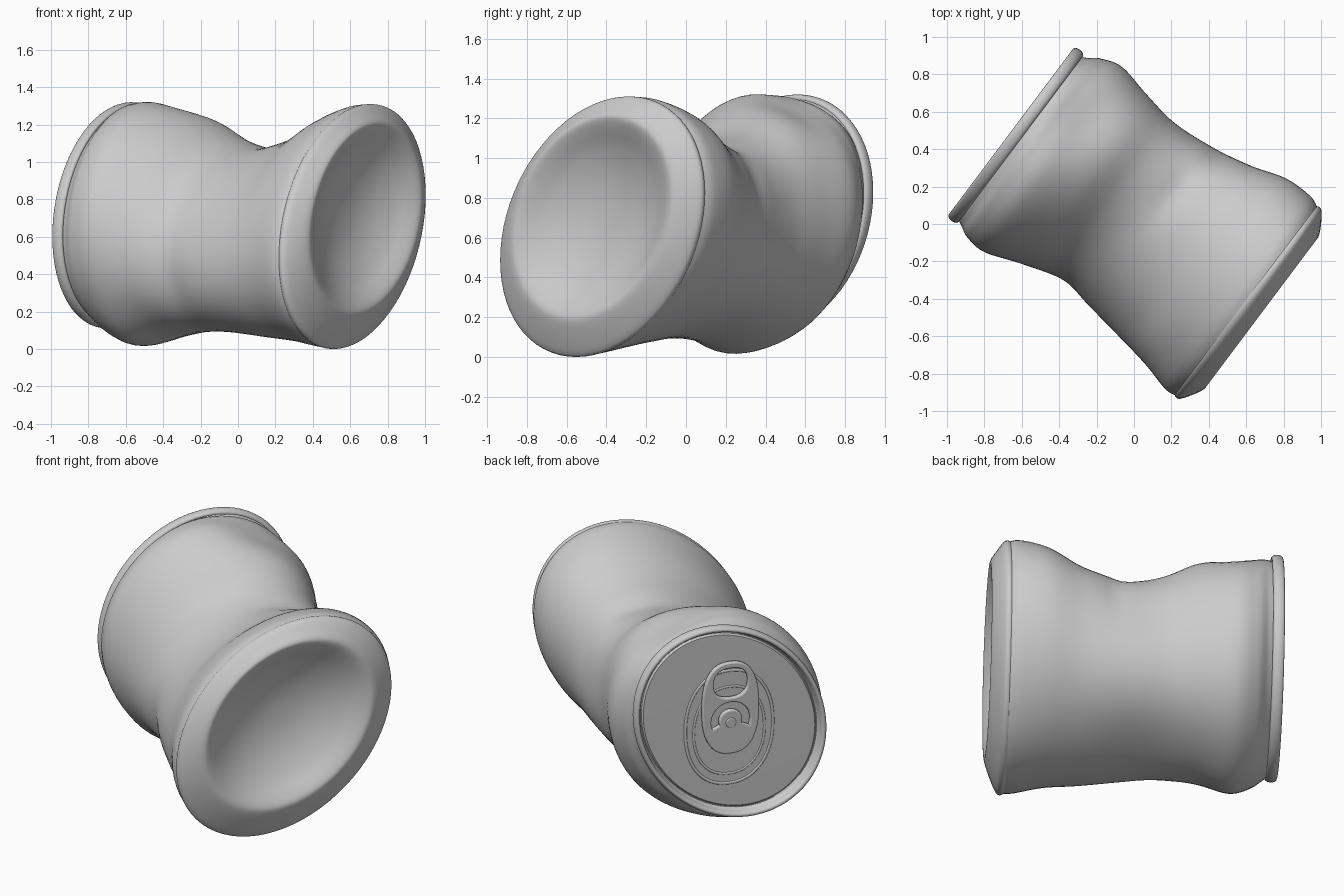
import bpy, bmesh, math
from mathutils import Matrix, Vector

if "Cube" in bpy.data.objects:
    bpy.data.objects.remove(bpy.data.objects["Cube"])

# Can frame: u = across, z = up, w = along the axis towards the lid
U, N = Vector((0.6, 0.8, 0)), Vector((-0.8, 0.6, 0))
SEG = 72


def catmull(a, b, c, d, t):
    return 0.5 * (2 * b + (c - a) * t + (2 * a - 5 * b + 4 * c - d) * t * t
                  + (3 * b - a - 3 * c + d) * t ** 3)


def refine(st, steps):
    """Smoothly interpolate a list of section tuples."""
    out = []
    for i in range(len(st) - 1):
        q = [st[max(i - 1, 0)], st[i], st[i + 1], st[min(i + 2, len(st) - 1)]]
        for k in range(steps):
            out.append(tuple(catmull(*v, k / steps) for v in zip(*q)))
    return out + [st[-1]]


def dent(w, t):
    """Dents (+) and bulges (-): w, angle, depth, width in w, spread in degrees."""
    d = 0
    for w0, t0, depth, sw, stt in ((-0.08, 62, .02, .07, 20), (-0.14, 18, .012, .06, 20),
                                   (0.08, 195, .015, .10, 25),
                                   (0.02, -44, -.095, .36, 30),
                                   (0.56, 62, .045, .16, 26), (0.56, -112, -.03, .16, 25)):
        dt = (math.degrees(t) - t0 + 180) % 360 - 180
        d += depth * math.exp(-((w - w0) / sw) ** 2 - (dt / stt) ** 2)
    return 1 - d / 0.5


def loft(name, stations, steps=1, dents=False, cap=False, angle=40):
    """Skin skewed ellipses (w, u centre, z centre, u radius, z radius, skew)."""
    bm = bmesh.new()
    rings = []
    for w, uc, zc, su, sz, r in refine(stations, steps):
        ring = []
        for i in range(SEG):
            t = 2 * math.pi * i / SEG
            k = dent(w, t) if dents else 1
            u = uc + k * su * math.cos(t)
            z = zc + k * sz * (r * math.cos(t) + math.sqrt(1 - r * r) * math.sin(t))
            ring.append(bm.verts.new(U * u + N * w + Vector((0, 0, z))))
        rings.append(ring)
    for a, b in zip(rings, rings[1:]):
        for i in range(SEG):
            j = (i + 1) % SEG
            bm.faces.new((a[i], b[i], b[j], a[j]))
    if cap:
        bm.faces.new(rings[-1])
    me = bpy.data.meshes.new(name)
    bm.to_mesh(me)
    bm.free()
    return finish(name, me, angle)


def finish(name, me, angle):
    ob = bpy.data.objects.new(name, me)
    bpy.context.collection.objects.link(ob)
    bpy.ops.object.select_all(action='DESELECT')
    ob.select_set(True)
    bpy.context.view_layer.objects.active = ob
    bpy.ops.object.mode_set(mode='EDIT')
    bpy.ops.mesh.select_all(action='SELECT')
    bpy.ops.mesh.normals_make_consistent(inside=False)
    bpy.ops.object.mode_set(mode='OBJECT')
    bpy.ops.object.shade_smooth_by_angle(angle=math.radians(angle))
    return ob


# Crushed body wall
loft("can_body", [
    (-.73, .030, .655, .630, .650, .26),
    (-.66, .040, .658, .645, .645, .26),
    (-.50, .058, .645, .622, .605, .27),
    (-.30, .042, .602, .572, .538, .30),
    (-.05, .032, .588, .525, .497, .31),
    (.15, .035, .610, .512, .518, .28),
    (.35, .028, .660, .558, .590, .18),
    (.55, .016, .690, .616, .645, .10),
    (.67, .005, .702, .597, .630, .12),
    (.73, .000, .712, .562, .600, .17),
    (.765, .000, .715, .545, .575, .19)], steps=6, dents=True)

# Base: lip, sloped band, stand ring and concave dome
loft("can_base", [
    (-.72, .030, .655, .628, .648, .26),
    (-.735, .030, .655, .637, .655, .26),
    (-.76, .030, .657, .628, .645, .26),
    (-.80, .030, .675, .570, .580, .25),
    (-.828, .030, .695, .515, .525, .24),
    (-.828, .030, .700, .480, .490, .23),
    (-.80, .030, .700, .425, .435, .22),
    (-.755, .030, .700, .345, .355, .20),
    (-.71, .030, .700, .230, .235, .20),
    (-.685, .030, .700, .110, .110, .20),
    (-.68, .030, .700, .010, .010, .20)], steps=3, cap=True)


# Lid: rolled rim, countersink and flat panel
def lid(w, k):
    return (w, 0, .715, .572 * k, .605 * k, .19)


rim = [lid(.79 + .033 * math.sin(a), .968 + .032 * math.cos(a))
       for a in (math.radians(-110 + 20 * i) for i in range(15))]
loft("can_lid", rim + [lid(.777, .928), lid(.77, .915), lid(.77, .905),
                       lid(.780, .89), lid(.782, .5), lid(.782, .02)], cap=True)

# Local lid frame: x right, y up, z outward when facing the lid
LID = Matrix.Translation(N * .782 + Vector((0, 0, .715))) @ Matrix(
    ((-U.x, 0, N.x, 0), (-U.y, 0, N.y, 0), (0, 1, 0, 0), (0, 0, 0, 1)))


def oval(cx, cy, rx, ry, power=2.0, n=48):
    pts = []
    for i in range(n):
        c, s = math.cos(2 * math.pi * i / n), math.sin(2 * math.pi * i / n)
        pts.append((cx + rx * math.copysign(abs(c) ** (2 / power), c),
                    cy + ry * math.copysign(abs(s) ** (2 / power), s)))
    return pts


def lid_part(name, outlines, height, extrude, bevel, filled=True):
    """Curve outlines (inner ones become holes) laid on the lid."""
    cu = bpy.data.curves.new(name, 'CURVE')
    cu.dimensions = '2D' if filled else '3D'
    cu.fill_mode = 'BOTH' if filled else 'FULL'
    cu.extrude, cu.bevel_depth, cu.bevel_resolution = extrude, bevel, 2
    for pts in outlines:
        sp = cu.splines.new('POLY')
        sp.points.add(len(pts) - 1)
        for p, (x, y) in zip(sp.points, pts):
            p.co = (x, y, 0, 1)
        sp.use_cyclic_u = True
    tmp = bpy.data.objects.new(name + "_curve", cu)
    bpy.context.collection.objects.link(tmp)
    bpy.context.view_layer.update()
    me = bpy.data.meshes.new_from_object(tmp.evaluated_get(
        bpy.context.evaluated_depsgraph_get()))
    bpy.data.objects.remove(tmp)
    me.transform(LID @ Matrix.Translation((0, 0, height)))
    return finish(name, me, 50)


# Horseshoe slot around the rivet
arc = [math.radians(-25 + 230 * i / 20) for i in range(21)]
slot = [(.125 * math.cos(a), .01 + .125 * math.sin(a)) for a in arc]
slot += [(.06 * math.cos(a), .01 + .06 * math.sin(a)) for a in reversed(arc)]

# Pull tab with finger hole, rivet, and pressed ridges on the panel
lid_part("pull_tab", [oval(0, .09, .16, .275, 2.5), oval(0, .245, .11, .1, 2.4), slot],
         .020, .006, .009)
lid_part("rivet", [oval(0, 0, .025, .025, n=24)], .026, .008, .006)
lid_part("panel_ridge_outer", [oval(0, -.04, .26, .35, 2.2)], -.006, 0, .011, False)
lid_part("panel_ridge_inner", [oval(0, -.06, .21, .27, 2.2)], -.005, 0, .009, False)
